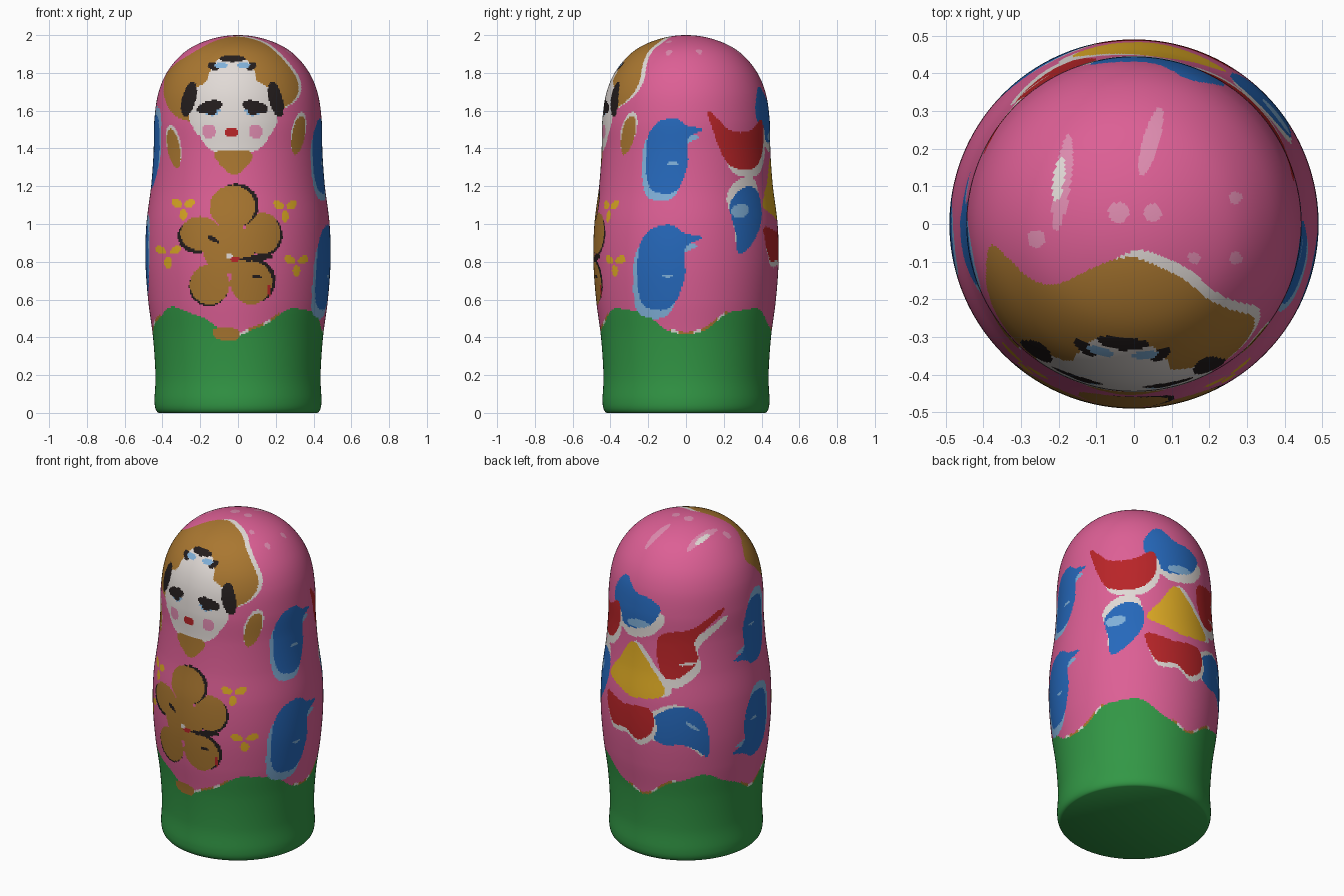
import bpy
import bmesh
import math
from mathutils import Vector

cube = bpy.data.objects.get("Cube")
if cube:
    bpy.data.objects.remove(cube, do_unlink=True)

PALETTE = {
    "pink": (0.72, 0.115, 0.30),
    "green": (0.032, 0.31, 0.06),
    "brown": (0.40, 0.185, 0.03),
    "white": (0.75, 0.70, 0.67),
    "black": (0.017, 0.012, 0.012),
    "blue": (0.019, 0.14, 0.50),
    "light_blue": (0.22, 0.44, 0.70),
    "red": (0.48, 0.018, 0.021),
    "yellow": (0.74, 0.41, 0.018),
    "light_pink": (0.73, 0.26, 0.43),
}
COLOUR = {name: index for index, name in enumerate(PALETTE)}


def make_material(name, rgb):
    material = bpy.data.materials.new(name)
    material.use_nodes = True
    material.diffuse_color = (*rgb, 1)
    shader = material.node_tree.nodes["Principled BSDF"]
    shader.inputs["Base Color"].default_value = (*rgb, 1)
    shader.inputs["Roughness"].default_value = 0.6
    return material


def spline(points, closed, step):
    """Smooth curve through the points, sampled about every step."""
    points = [Vector(p) for p in points]
    count = len(points)
    result = []
    for i in range(count if closed else count - 3):
        a, b, c, d = (points[(i + k) % count] for k in range(4))
        pieces = max(2, math.ceil((c - b).length / step))
        for k in range(pieces):
            t = k / pieces
            result.append(b + (c - a) * (t / 2)
                          + (2 * a - 5 * b + 4 * c - d) * (t * t / 2)
                          + (3 * b - a - 3 * c + d) * (t ** 3 / 2))
    return result


# Turned body: radius and height, with one guide point past each end
PROFILE = [(0.40, 0), (0.42, 0), (0.436, 0.02), (0.442, 0.07), (0.437, 0.2),
           (0.45, 0.4), (0.476, 0.6), (0.49, 0.8), (0.485, 1), (0.46, 1.2),
           (0.447, 1.38), (0.443, 1.55), (0.42, 1.7), (0.365, 1.82),
           (0.27, 1.92), (0.14, 1.98), (0, 2), (-0.14, 1.98)]
bm = bmesh.new()
outline = [(0, 0)] + [tuple(p) for p in spline(PROFILE, False, 0.009)] + [(0, 2)]
verts = [bm.verts.new((0, -r, z)) for r, z in outline]
edges = [bm.edges.new(pair) for pair in zip(verts, verts[1:])]
bmesh.ops.spin(bm, geom=verts + edges, cent=(0, 0, 0), axis=(0, 0, 1),
               angle=math.tau, steps=360, use_merge=True)
bmesh.ops.remove_doubles(bm, verts=bm.verts, dist=0.00001)
bmesh.ops.recalc_face_normals(bm, faces=bm.faces)
faces = list(bm.faces)
centres = [face.calc_center_median() for face in faces]


class Side:
    """Paints outlines, in hundredths, onto the faces turned to one side."""

    def __init__(self, degrees=None):
        if degrees is None:
            self.spots = [(c.x * 100, c.y * 100, f)
                          for c, f in zip(centres, faces) if c.z > 1.6]
            return
        a = math.radians(degrees)
        right = Vector((math.cos(a), math.sin(a), 0))
        toward = Vector((math.sin(a), -math.cos(a), 0))
        self.spots = [(c.dot(right) * 100, c.z * 100, f)
                      for c, f in zip(centres, faces) if c.dot(toward) > 0]

    def fill(self, colour, loop):
        xs, ys = [p[0] for p in loop], [p[1] for p in loop]
        x0, x1, y0, y1 = min(xs), max(xs), min(ys), max(ys)
        sides = list(zip(loop, loop[1:] + loop[:1]))
        for x, y, face in self.spots:
            if x0 < x < x1 and y0 < y < y1:
                inside = False
                for (ax, ay), (bx, by) in sides:
                    if (ay > y) != (by > y) and x < ax + (bx - ax) * (y - ay) / (by - ay):
                        inside = not inside
                if inside:
                    face.material_index = COLOUR[colour]

    def blob(self, colour, points, shift=(0, 0), trim=None):
        """Smooth outline, with an optional shifted trim under it."""
        loop = [tuple(p) for p in spline(points, True, 2)]
        if trim:
            self.fill(trim, [(x + shift[0], y + shift[1]) for x, y in loop])
        self.fill(colour, loop)

    def oval(self, colour, x, y, rx, ry, tilt=0):
        c, s = math.cos(math.radians(tilt)), math.sin(math.radians(tilt))
        ring = [(rx * math.cos(k * math.tau / 28), ry * math.sin(k * math.tau / 28))
                for k in range(28)]
        self.fill(colour, [(x + u * c - v * s, y + u * s + v * c) for u, v in ring])

    def comma(self, x, y, size):
        """Blue leaf with a curled tip; a negative size turns it over."""
        shape = [(-10, -15), (-2, -20), (6, -17), (11, -4), (11, 9),
                 (19, 14), (11, 16), (4, 20), (-6, 17), (-11, 6)]
        placed = [(x + u * size, y + v * size) for u, v in shape]
        self.blob("blue", placed, (-2 * size, -4 * size), "light_blue")
        self.oval("light_blue", x + 3 * size, y - 4 * size, 3, 0.8)


# Green skirt: four scalloped points with a broken brown and white edge
for centre, face in zip(centres, faces):
    a = math.atan2(centre.x, -centre.y)
    top = 0.405 + 0.15 * abs(math.sin(2 * a)) ** 1.5 + 0.008 * math.sin(13 * a)
    if centre.z < top:
        face.material_index = COLOUR["green"]
    elif centre.z < top + 0.016 and math.sin(4 * a + 1) > 0.2:
        face.material_index = COLOUR["white" if math.sin(23 * a) > 0.5 else "brown"]

front, right, left = Side(0), Side(90), Side(270)
back_right, back_left, top = Side(143), Side(217), Side()

front.blob("brown", [(-13, 44), (-7, 45), (0, 44), (0, 39), (-6, 38), (-12, 40)])

# Hair and face
front.blob("brown", [(-38, 164), (-39, 176), (-34, 184), (-25, 190), (-12, 197), (0, 199.2),
                     (12, 196.5), (20, 191), (28, 182), (32, 174), (30, 166), (22, 160),
                     (12, 154), (-18, 154), (-31, 156)], (1.5, 0.3), "white")
front.blob("white", [(-12, 138), (-20, 146), (-26, 156), (-25, 170), (-17, 175), (-14, 183),
                     (-9, 188), (2, 188), (8, 183), (10, 176), (18, 170), (21, 156),
                     (15, 144), (7, 138)])
front.blob("brown", [(-12, 138), (-2, 139), (7, 138), (6, 132), (-2, 126), (-10, 132)])

# Features mirrored about the middle of the face
for side in (-1, 1):
    def at(offset):
        return -3 + side * offset
    front.oval("black", at(23), 166, 3.6, 9.5, side * 14)
    front.oval("black", at(10), 183.5, 3, 2, side * 20)
    front.oval("light_blue", at(6), 184, 3.5, 1.4)
    front.oval("light_blue", at(10.5), 159.5, 4.5, 2.2)
    front.oval("black", at(12), 162, 7, 3.2, side * -14)
    front.oval("black", at(11), 160.5, 3, 2.8)
    front.oval("white", at(6), 158, 2, 1.6)
    front.oval("light_pink", at(12.5), 149, 3.7, 3.8)
front.oval("black", -3, 187.5, 7, 1.8)
front.oval("red", -3.5, 148.5, 3.8, 2.5)

# Scarf leaves beside the chin
for x, y, tilt in ((-34, 140, 10), (32, 147, -10)):
    front.oval("white", x, y + 1.5, 3.8, 11, tilt)
    front.oval("brown", x, y, 3.3, 10.5, tilt)

# Large brown flower with dark petal edges
for x, y, rx, ry, dx, dy in ((-20, 95, 10.5, 9, -1.5, -1.5), (13, 95, 9.5, 11, 1, -1),
                             (-3, 109, 12, 11.5, 2, 1), (-15, 68, 10.5, 10.5, -0.5, -1),
                             (7, 69, 11, 11.5, 2, 1)):
    front.oval("black", x + dx, y + dy, rx, ry)
    front.oval("brown", x, y, rx, ry)
front.oval("brown", -5, 87, 14, 13)
front.oval("black", -13, 92, 3.5, 1.2, -30)
front.oval("black", 10, 82, 9, 1.4, 5)
front.oval("black", 10, 72, 2.5, 1)
front.oval("red", 16.5, 65, 1, 3)
front.oval("red", -1.5, 81.5, 2.5, 1.4)
front.oval("white", -4.5, 83, 1.6, 1.6)

# Little yellow sprigs
for x, y, spread in ((-29, 109, 4), (25, 108, 4), (-37, 84, 4.5), (31, 79, 4)):
    for k in range(3):
        a = math.radians(30 + 120 * k)
        front.oval("yellow", x + spread * math.cos(a), y + spread * math.sin(a), 3, 2, 30 + 120 * k)

# Curled blue leaves on both sides
right.comma(-10, 136, 1)
right.comma(-13, 77, 1.13)
left.comma(5, 138, -1)
left.comma(1, 81, -1)

# Bouquet on the back
back_right.blob("blue", [(5, 166), (12, 173), (21, 166), (30, 164), (35, 158), (30, 147),
                         (18, 143), (9, 148), (3, 157)], (2, -5), "white")
back_right.oval("light_blue", 24, 147, 7, 2.5, 10)
back_right.blob("red", [(-27, 160), (-17, 150), (-4, 149), (9, 155), (10, 141),
                        (1, 130), (-15, 130), (-22, 140)], (2, -4), "white")
back_right.blob("blue", [(-19, 110), (-10, 119), (1, 118), (3, 105), (-4, 92),
                         (-15, 84), (-17, 95)], (-1, 5), "white")
back_right.oval("light_blue", -13, 107, 6, 3.5, 10)
back_left.blob("red", [(-17, 142), (2, 148), (18, 158), (20, 156), (4, 141),
                       (5, 128), (-7, 117), (-16, 120)], (2, -5), "white")
back_left.oval("white", -1, 126, 5, 0.9, 8)
back_left.blob("blue", [(-22, 90), (-8, 100), (5, 97), (11, 85), (11, 68),
                        (7, 71), (-2, 76), (-18, 77)], (-3, 1), "white")
back_left.oval("light_blue", 2, 88, 5, 1, -35)
back_right.blob("red", [(4, 98), (20, 96), (35, 97), (37, 84), (30, 76), (22, 81),
                        (10, 81)], (1, -3), "white")
back_right.blob("yellow", [(22, 135), (13, 122), (5, 110), (15, 105), (27, 102),
                           (40, 107), (32, 124)], (2, 1), "white")

# Pale brush marks on the crown
top.oval("light_pink", -19, 11, 2.2, 13, -8)
top.oval("white", -20, 12, 1.5, 6, -8)
top.oval("light_pink", 4.5, 22, 2.2, 9.5, -16)
for x, y, size in ((-4, 3, 2.8), (5, 3, 2.4), (-26, -4, 2.4), (16, -9, 1.6), (27, -9, 1.7), (27, 7, 1.6)):
    top.oval("light_pink", x, y, size, size)

mesh = bpy.data.meshes.new("doll_body")
for name, rgb in PALETTE.items():
    mesh.materials.append(make_material(name, rgb))
bm.to_mesh(mesh)
bm.free()
body = bpy.data.objects.new("doll_body", mesh)
bpy.context.collection.objects.link(body)
bpy.ops.object.select_all(action="DESELECT")
body.select_set(True)
bpy.context.view_layer.objects.active = body
bpy.ops.object.shade_smooth_by_angle(angle=math.radians(40))
